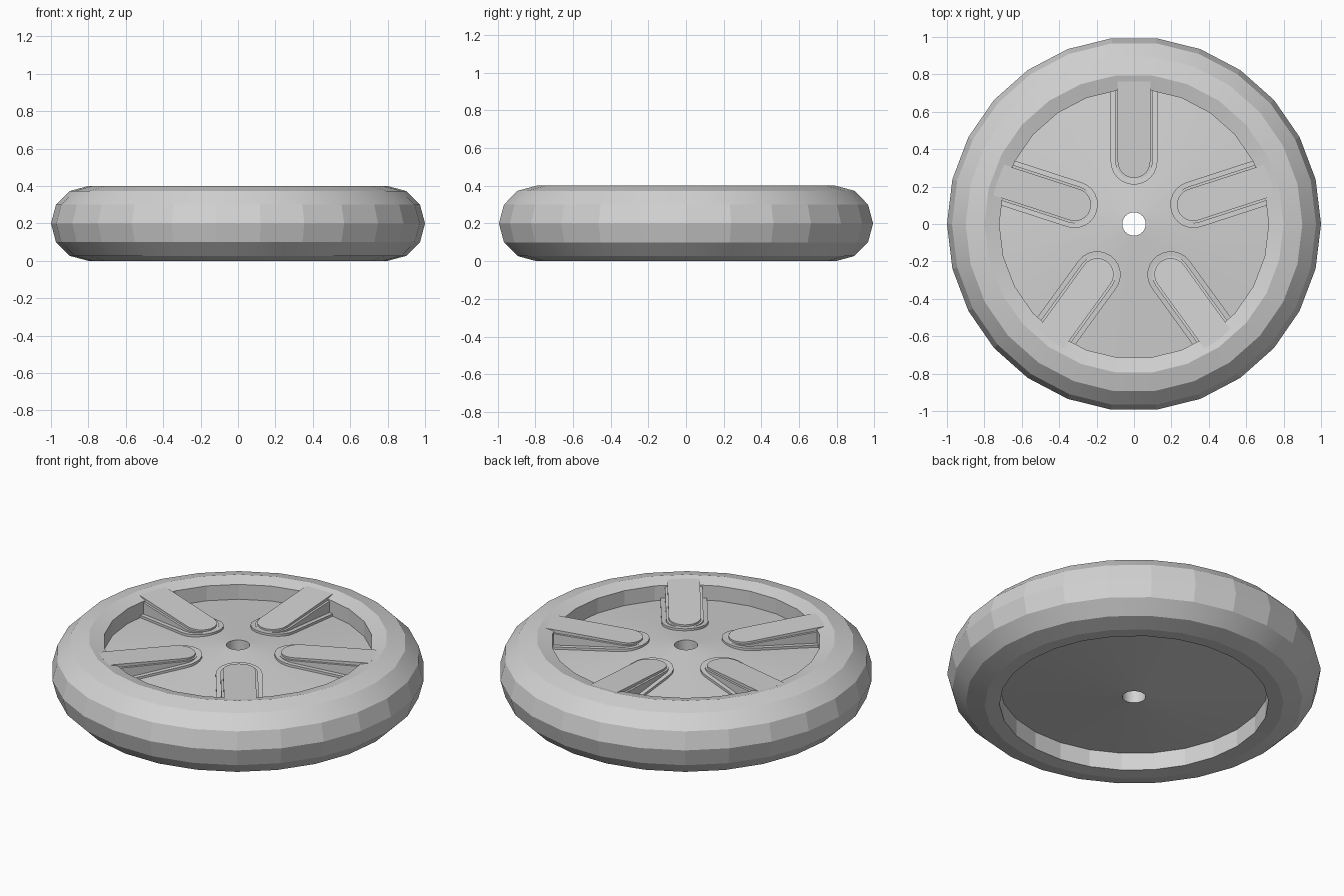
import bpy, bmesh, math
from mathutils import Matrix

cube = bpy.data.objects.get("Cube")
if cube:
    bpy.data.objects.remove(cube, do_unlink=True)

grey = bpy.data.materials.new("light_grey")
grey.use_nodes = True
grey.diffuse_color = (0.65, 0.65, 0.65, 1)
grey.node_tree.nodes["Principled BSDF"].inputs["Base Color"].default_value = grey.diffuse_color

SEGMENTS = 26


def finish(bm, name, smooth_angle=35):
    """Turn a bmesh into a shaded, coloured object."""
    bmesh.ops.recalc_face_normals(bm, faces=bm.faces)
    mesh = bpy.data.meshes.new(name)
    bm.to_mesh(mesh)
    bm.free()
    mesh.materials.append(grey)
    obj = bpy.data.objects.new(name, mesh)
    bpy.context.collection.objects.link(obj)
    bpy.ops.object.select_all(action='DESELECT')
    obj.select_set(True)
    bpy.context.view_layer.objects.active = obj
    bpy.ops.object.shade_smooth_by_angle(angle=math.radians(smooth_angle))


def bridge(bm, a, b):
    for i in range(len(a)):
        j = (i + 1) % len(a)
        bm.faces.new((a[i], a[j], b[j], b[i]))


def lathe(name, profile, smooth_angle):
    """Revolve a closed (radius, z) profile around the z axis."""
    bm = bmesh.new()
    rings = []
    for i in range(SEGMENTS):
        a = 2 * math.pi * i / SEGMENTS
        rings.append([bm.verts.new((r * math.cos(a), r * math.sin(a), z)) for r, z in profile])
    for i in range(SEGMENTS):
        bridge(bm, rings[i], rings[(i + 1) % SEGMENTS])
    finish(bm, name, smooth_angle)


def u_outline(half_width, centre, end, steps=12):
    """U shape opening towards +y, rounded towards the hub."""
    arc = [math.pi * (1 + i / steps) for i in range(steps + 1)]
    points = [(half_width * math.cos(a), centre + half_width * math.sin(a)) for a in arc]
    return [(-half_width, end)] + points + [(half_width, end)]


def u_block(name, outline, top, angle):
    """Upright block on a U outline, with a sloping top, turned about z."""
    bm = bmesh.new()
    a = [bm.verts.new((x, y, 0.25)) for x, y in outline]
    b = [bm.verts.new((x, y, top(y))) for x, y in outline]
    bridge(bm, a, b)
    bm.faces.new(a)
    bm.faces.new(b)
    bm.transform(Matrix.Rotation(angle, 4, 'Z'))
    finish(bm, name)


# Tyre: faceted round section, cut straight at the rim
section = [(0.8 + 0.2 * math.cos(math.radians(d)), 0.2 + 0.2 * math.sin(math.radians(d)))
           for d in range(-90, 91, 30)]
lathe("tyre", [(0.72, 0.005)] + section + [(0.72, 0.379)], 10)

# Wheel disc: shallow cone on both sides, with an axle hole
lathe("wheel_disc", [(0.0625, 0.043), (0.74, 0.111), (0.74, 0.289), (0.0625, 0.357)], 35)

# Spokes: a thin border on the disc, a raised pad, and a narrower cap on the pad
for k in range(5):
    turn = 2 * math.pi * k / 5
    u_block(f"spoke_border_{k + 1}", u_outline(0.125, 0.335, 0.735),
            lambda y: 0.375 - 0.1 * y, turn)
    u_block(f"spoke_pad_{k + 1}", u_outline(0.1, 0.335, 0.765),
            lambda y: 0.34 + 0.043 * y, turn)
    u_block(f"spoke_cap_{k + 1}", u_outline(0.087, 0.333, 0.765),
            lambda y: 0.346 + 0.06 * y, turn)
